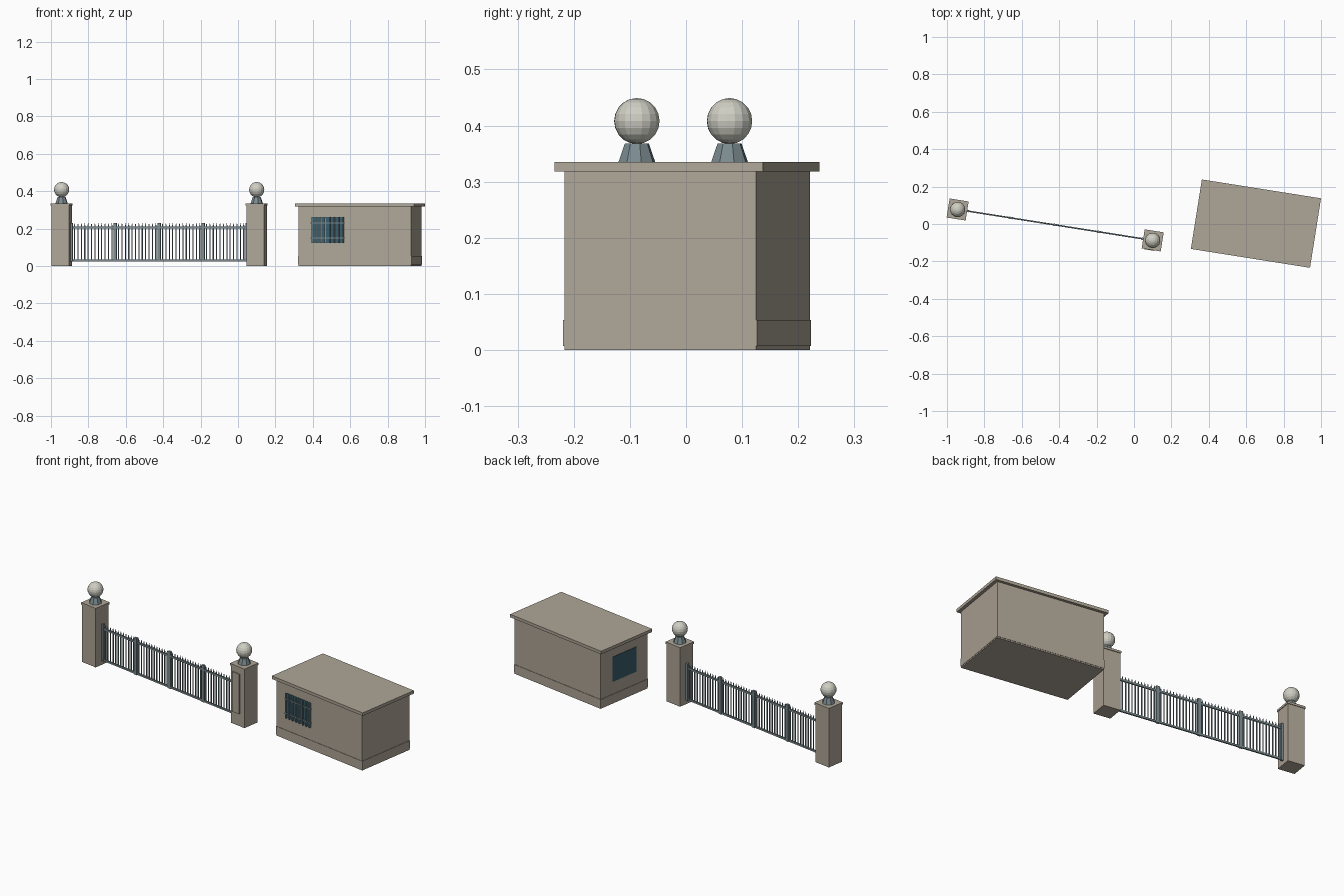
import bpy, bmesh, math
from mathutils import Matrix, Vector

cube = bpy.data.objects.get("Cube")
if cube:
    bpy.data.objects.remove(cube, do_unlink=True)


def material(name, rgb):
    m = bpy.data.materials.new(name)
    m.use_nodes = True
    m.diffuse_color = (*rgb, 1)
    m.node_tree.nodes["Principled BSDF"].inputs["Base Color"].default_value = (*rgb, 1)
    return m


STONE = material("warm grey stone", (0.43, 0.38, 0.31))
PALE = material("pale stone", (0.62, 0.62, 0.55))
IRON = material("slate iron", (0.2, 0.26, 0.28))
GLASS = material("dark teal glass", (0.04, 0.11, 0.15))

# Gate and hut share the same heading but have their own origins
TURN = Matrix.Rotation(math.radians(-9), 4, "Z")
GATE = Matrix.Translation((-0.4215, -0.005, 0)) @ TURN
HUT = Matrix.Translation((0.652, 0.002, 0)) @ TURN


def finish(name, bm, frame, mat):
    mesh = bpy.data.meshes.new(name)
    bm.to_mesh(mesh)
    bm.free()
    mesh.materials.append(mat)
    ob = bpy.data.objects.new(name, mesh)
    ob.matrix_world = frame
    bpy.context.collection.objects.link(ob)
    return ob


def add_box(bm, x, y, z):
    """Box spanning the (low, high) pairs x, y and z."""
    size = Vector((x[1] - x[0], y[1] - y[0], z[1] - z[0]))
    mid = Vector((sum(x), sum(y), sum(z))) / 2
    bmesh.ops.create_cube(bm, size=1, matrix=Matrix.Translation(mid) @ Matrix.Diagonal((*size, 1)))


def box(name, x, y, z, frame, mat):
    bm = bmesh.new()
    add_box(bm, x, y, z)
    return finish(name, bm, frame, mat)


def around(c, half):
    return (c - half, c + half)


# Gate pillars with cap, pedestal and ball
PILLAR_X = 0.528
for side, sx in (("right", -1), ("left", 1)):
    cx = sx * PILLAR_X
    box(side + "_pillar", around(cx, 0.048), around(0, 0.048), (0, 0.325), GATE, STONE)
    box(side + "_pillar_cap", around(cx, 0.0515), around(0, 0.0515), (0.323, 0.335), GATE, STONE)
    bm = bmesh.new()
    bmesh.ops.create_cone(bm, cap_ends=True, segments=8, radius1=0.034, radius2=0.022, depth=0.034,
                          matrix=Matrix.Translation((cx, 0, 0.351)) @ Matrix.Rotation(math.pi / 8, 4, "Z"))
    finish(side + "_pedestal", bm, GATE, IRON)
    bm = bmesh.new()
    bmesh.ops.create_uvsphere(bm, u_segments=16, v_segments=10, radius=0.041,
                              matrix=Matrix.Translation((cx, 0, 0.408)))
    finish(side + "_ball", bm, GATE, PALE)

# Thin raised plate on the front of the left pillar
box("pillar_plate", (PILLAR_X - 0.035, PILLAR_X + 0.015), (-0.054, -0.047), (0.07, 0.294), GATE, STONE)

# Gate rails and posts
for name, z in (("bottom_rail", 0.03), ("top_rail", 0.205)):
    box(name, around(0, 0.482), around(0, 0.004), around(z, 0.005), GATE, IRON)

BAY = 0.238
bm = bmesh.new()
for i in range(-2, 3):
    add_box(bm, around(i * BAY, 0.009), around(0, 0.006), (0.023, 0.231))
finish("gate_posts", bm, GATE, IRON)

# Pointed pickets between the posts
PER_BAY = 13
bm = bmesh.new()
for i in range(1, 4 * PER_BAY):
    if i % PER_BAY == 0:
        continue
    x = -2 * BAY + i * BAY / PER_BAY
    add_box(bm, around(x, 0.0025), around(0, 0.0025), (0.03, 0.216))
    bmesh.ops.create_cone(bm, cap_ends=True, segments=4, radius1=0.0036, radius2=0.0005, depth=0.014,
                          matrix=Matrix.Translation((x, 0, 0.223)) @ Matrix.Rotation(math.pi / 4, 4, "Z"))
finish("gate_pickets", bm, GATE, IRON)

# Hut walls, plinth and flat roof
HX, HY = 0.305, 0.173
box("hut_walls", around(0, HX), around(0, HY), (0, 0.32), HUT, STONE)
box("hut_plinth", around(0, HX + 0.002), around(0, HY + 0.002), (0.007, 0.053), HUT, STONE)
box("hut_roof", around(0, 0.3225), around(0, 0.188), (0.318, 0.335), HUT, STONE)

# Side window facing the gate, and the barred front window
WX, WIN_Z = -0.147, (0.123, 0.263)
box("side_window", (-HX - 0.002, -HX + 0.002), around(-0.002, 0.088), WIN_Z, HUT, GLASS)
box("front_window", around(WX, 0.087), (-HY - 0.002, -HY + 0.002), WIN_Z, HUT, GLASS)

bm = bmesh.new()
for i in range(8):
    add_box(bm, around(WX - 0.084 + i * 0.024, 0.003), (-HY - 0.010, -HY - 0.004), WIN_Z)
for z in (0.15, 0.23):
    add_box(bm, around(WX, 0.091), (-HY - 0.009, -HY), around(z, 0.003))
finish("window_bars", bm, HUT, IRON)
